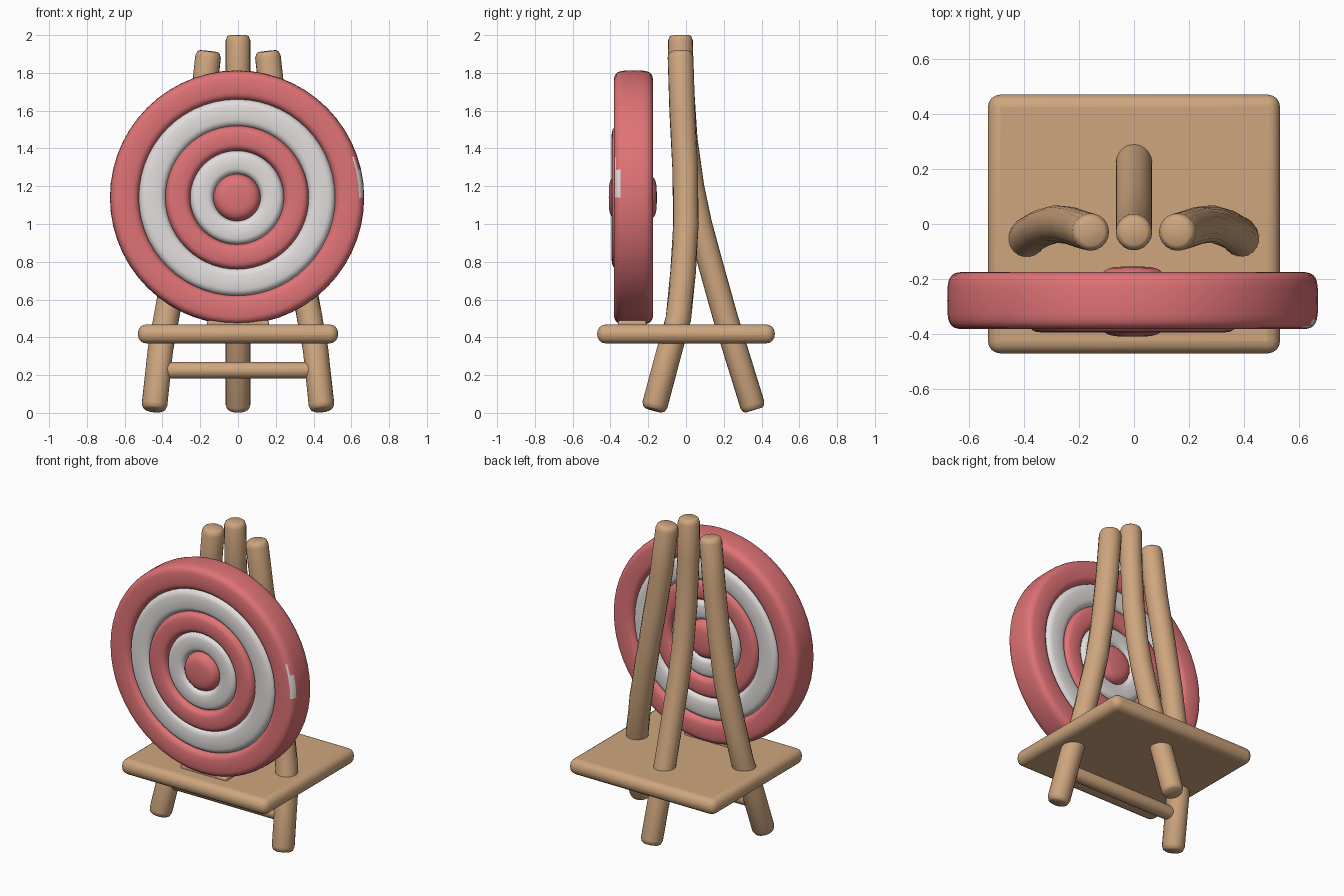
import bpy, bmesh
from math import cos, sin, pi
from mathutils import Vector, Matrix

cube = bpy.data.objects.get("Cube")
if cube:
    bpy.data.objects.remove(cube, do_unlink=True)


def material(name, rgb):
    m = bpy.data.materials.new(name)
    m.use_nodes = True
    color = (*rgb, 1)
    m.diffuse_color = color
    m.node_tree.nodes["Principled BSDF"].inputs["Base Color"].default_value = color
    return m


wood = material("light wood", (0.62, 0.38, 0.21))
red = material("soft red", (0.74, 0.17, 0.18))
white = material("off white", (0.76, 0.73, 0.72))


def finish(name, bm, mats, bevel=0):
    bmesh.ops.recalc_face_normals(bm, faces=bm.faces)
    mesh = bpy.data.meshes.new(name)
    bm.to_mesh(mesh)
    bm.free()
    obj = bpy.data.objects.new(name, mesh)
    bpy.context.collection.objects.link(obj)
    for m in mats:
        mesh.materials.append(m)
    if bevel:
        mod = obj.modifiers.new("rounded edges", 'BEVEL')
        mod.width, mod.segments = bevel, 4
    bpy.ops.object.select_all(action='DESELECT')
    obj.select_set(True)
    bpy.context.view_layer.objects.active = obj
    bpy.ops.object.shade_smooth_by_angle(angle=0.8)
    return obj


def pole(name, points, radius, up='Y', sides=20):
    """Round wooden pole along a path, with softened ends."""
    pts = [Vector(p) for p in points]
    first, last = (pts[1] - pts[0]).normalized(), (pts[-2] - pts[-1]).normalized()
    stations = [(pts[0], 0.7), (pts[0] + first * 0.008, 0.88), (pts[0] + first * 0.03, 1)]
    stations += [(p, 1) for p in pts[1:-1]]
    stations += [(pts[-1] + last * 0.03, 1), (pts[-1] + last * 0.008, 0.88), (pts[-1], 0.7)]
    bm = bmesh.new()
    rings = []
    for i, (p, scale) in enumerate(stations):
        before, after = stations[max(i - 1, 0)][0], stations[min(i + 1, len(stations) - 1)][0]
        turn = (after - before).to_track_quat('Z', up)
        r = radius * scale
        rings.append([bm.verts.new(p + turn @ Vector((r * cos(a), r * sin(a), 0)))
                      for a in (2 * pi * k / sides for k in range(sides))])
    for a, b in zip(rings, rings[1:]):
        for k in range(sides):
            n = (k + 1) % sides
            bm.faces.new((a[k], a[n], b[n], b[k]))
    bm.faces.new(rings[0])
    bm.faces.new(rings[-1])
    return finish(name, bm, [wood])


def box(name, center, size, bevel):
    bm = bmesh.new()
    bmesh.ops.create_cube(bm, size=1, matrix=Matrix.Translation(center) @ Matrix.Diagonal((*size, 1)))
    return finish(name, bm, [wood], bevel)


def target_ring(name, inner, outer, front, back, mats):
    """Pillowy ring (or a solid disc when inner is 0) around the y axis."""
    center = Vector((-0.005, (front + back) / 2, 1.14))
    depth = (back - front) / 2
    solid = inner == 0
    mid, half = (0, outer) if solid else ((inner + outer) / 2, (outer - inner) / 2)
    steps = 28
    soft = lambda v: abs(v) ** 0.5 * (1 if v > 0 else -1)
    bm = bmesh.new()
    verts = []
    for k in range(steps // 2 + 1 if solid else steps):
        a = 2 * pi * k / steps - pi / 2
        c = cos(a) if abs(cos(a)) > 1e-6 else 0
        s = sin(a) if abs(sin(a)) > 1e-6 else 0
        verts.append(bm.verts.new(center + Vector((mid + half * soft(c), depth * soft(s), 0))))
    edges = [bm.edges.new(pair) for pair in zip(verts, verts[1:])]
    if not solid:
        edges.append(bm.edges.new((verts[-1], verts[0])))
    bmesh.ops.spin(bm, geom=verts + edges, cent=center, axis=(0, 1, 0), angle=2 * pi, steps=56)
    bmesh.ops.remove_doubles(bm, verts=bm.verts, dist=0.0005)
    if len(mats) > 1:
        # worn pale patch on the rim
        for f in bm.faces:
            c = f.calc_center_median()
            if c.x > 0.6 and 1.13 < c.z < 1.32 and -0.375 < c.y < -0.345:
                f.material_index = 1
    return finish(name, bm, mats)


# Tripod legs
for side, label in ((1, "left"), (-1, "right")):
    path = [(0.155, -0.03, 1.915), (0.19, -0.02, 1.6), (0.235, -0.005, 1.3), (0.285, 0, 1),
            (0.335, -0.015, 0.75), (0.38, -0.04, 0.5), (0.41, -0.085, 0.34), (0.445, -0.172, 0.015)]
    pole(label + "_front_leg", [(side * x, y, z) for x, y, z in path], 0.068)
pole("back_leg", [(0, -0.03, 2), (0, -0.025, 1.75), (0, -0.005, 1.45), (0, 0.03, 1.2), (0, 0.072, 1),
                  (0, 0.14, 0.75), (0, 0.21, 0.5), (0, 0.36, 0.015)], 0.066)

# Crossbar, shelf and the low rest under the target
pole("front_crossbar", [(-0.43, -0.118, 0.225), (0, -0.118, 0.225), (0.43, -0.118, 0.225)], 0.044)
box("shelf", (0, 0, 0.418), (1.06, 0.94, 0.1), 0.045)
box("target_rest", (0, -0.285, 0.465), (0.33, 0.15, 0.05), 0.012)

# Target
target_ring("outer_red_ring", 0.515, 0.673, -0.382, -0.174, [red, white])
target_ring("outer_white_ring", 0.372, 0.525, -0.38, -0.178, [white])
target_ring("inner_red_ring", 0.245, 0.383, -0.394, -0.176, [red])
target_ring("inner_white_ring", 0.12, 0.252, -0.384, -0.178, [white])
target_ring("bullseye", 0, 0.128, -0.409, -0.154, [red])
